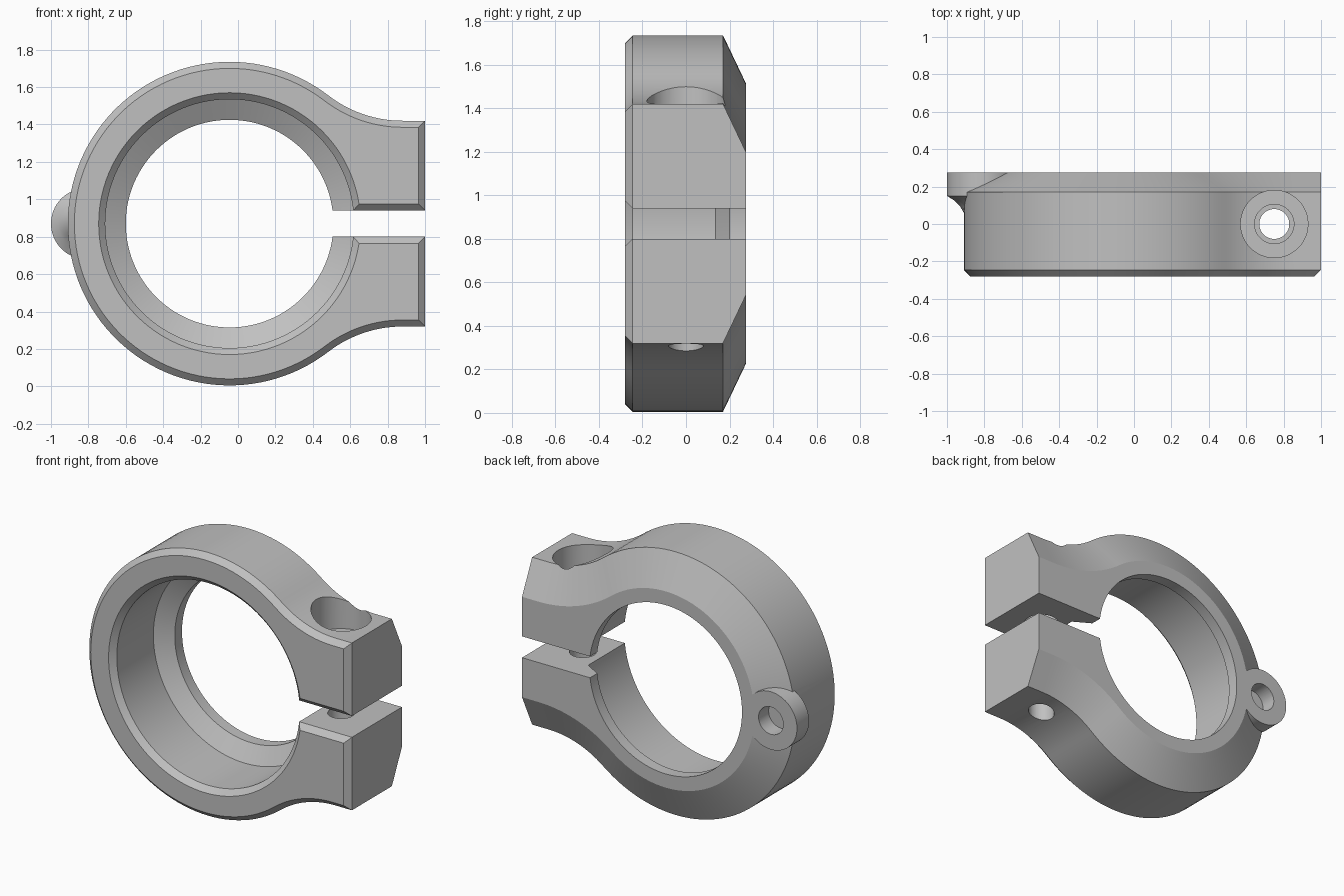
import bpy, bmesh, math
from mathutils import Vector, Matrix

if "Cube" in bpy.data.objects:
    bpy.data.objects.remove(bpy.data.objects["Cube"], do_unlink=True)

CX, CZ = -0.045, 0.87          # ring centre
RING_R, EAR_H, FILLET_R = 0.865, 0.55, 0.65
FILLET_X = 0.925               # fillet centre, from the ring centre
BACK = 0.275

grey = bpy.data.materials.new("metal_grey")
grey.use_nodes = True
grey.diffuse_color = (0.53, 0.53, 0.53, 1)
grey.node_tree.nodes["Principled BSDF"].inputs["Base Color"].default_value = grey.diffuse_color


def finish(name, bm):
    bmesh.ops.recalc_face_normals(bm, faces=bm.faces)
    mesh = bpy.data.meshes.new(name)
    bm.to_mesh(mesh)
    bm.free()
    mesh.materials.append(grey)
    obj = bpy.data.objects.new(name, mesh)
    bpy.context.collection.objects.link(obj)
    return obj


def lathe(name, profile, centre, axis, steps=64):
    """Turn (radius, height) points around the y or z axis."""
    bm = bmesh.new()
    turn = Matrix.Rotation(-math.pi / 2, 3, 'X') if axis == 'Y' else Matrix.Identity(3)
    centre = Vector(centre)
    verts = [bm.verts.new(centre + turn @ Vector((r, 0, h))) for r, h in profile]
    edges = [bm.edges.new(pair) for pair in zip(verts, verts[1:])]
    bmesh.ops.spin(bm, geom=verts + edges, cent=centre, axis=turn @ Vector((0, 0, 1)),
                   angle=2 * math.pi, steps=steps, use_duplicate=False)
    bmesh.ops.remove_doubles(bm, verts=bm.verts, dist=1e-5)
    return finish(name, bm)


def arc(cx, cz, r, start, end, n):
    return [(cx + r * math.cos(start + (end - start) * i / n),
             cz + r * math.sin(start + (end - start) * i / n)) for i in range(n + 1)]


def outline(inset, gap, end_x):
    """Slotted ring with two ears, shrunk by inset."""
    fz = EAR_H + FILLET_R
    tangent = math.atan2(fz, FILLET_X)
    top = [(0.3, gap), (end_x - CX, gap), (end_x - CX, EAR_H - inset)]
    top += arc(FILLET_X, fz, FILLET_R + inset, -math.pi / 2, tangent - math.pi, 14)
    top += arc(0, 0, RING_R - inset, tangent, math.pi, 44)[1:]
    return top + [(x, -z) for x, z in reversed(top[:-1])]


def loft(name, levels):
    bm = bmesh.new()
    rings = [[bm.verts.new((CX + x, y, CZ + z)) for x, z in outline(*shape)]
             for y, *shape in levels]
    for a, b in zip(rings, rings[1:]):
        for i in range(len(a)):
            j = (i + 1) % len(a)
            bm.faces.new((a[i], a[j], b[j], b[i]))
    bm.faces.new(rings[0])
    bm.faces.new(rings[-1])
    return finish(name, bm)


def combine(target, tool, operation):
    mod = target.modifiers.new(operation.lower(), 'BOOLEAN')
    mod.object, mod.operation, mod.solver = tool, operation, 'EXACT'
    bpy.context.view_layer.objects.active = target
    bpy.ops.object.modifier_apply(modifier=mod.name)
    bpy.data.objects.remove(tool, do_unlink=True)


# Clamp body: small front chamfer, deep back chamfer
body = loft("clamp_ring", [(-0.28, 0.035, 0.105, 0.965), (-0.245, 0, 0.07, 1),
                           (0.17, 0, 0.07, 1), (BACK, 0.22, 0.07, 1)])

# Round lug on the side, flaring into the ring
lug = lathe("side_lug", [(0, 0.02), (0.09, 0.02), (0.1, 0.06), (0.12, 0.095), (0.15, 0.125),
                         (0.19, 0.15), (0.19, BACK), (0, BACK)], (-0.81, 0, CZ), 'Y')
combine(body, lug, 'UNION')

# Stepped bore with a conical shoulder
bore = lathe("bore_cutter", [(0, -0.4), (0.7, -0.4), (0.7, -0.28), (0.665, -0.245),
                             (0.665, 0.135), (0.555, 0.2), (0.555, 0.4), (0, 0.4)],
             (CX, 0, CZ), 'Y', 112)
combine(body, bore, 'DIFFERENCE')

# Bolt hole through both ears, with a counterbore on top
bolt = lathe("bolt_cutter", [(0, 0.1), (0.08, 0.1), (0.08, CZ), (0.105, CZ), (0.105, 1.27),
                             (0.18, 1.27), (0.18, 1.9), (0, 1.9)], (0.75, 0, 0), 'Z', 48)
combine(body, bolt, 'DIFFERENCE')

# Blind hole in the lug
pin = lathe("lug_cutter", [(0, 0.17), (0.09, 0.17), (0.09, 0.4), (0, 0.4)],
            (-0.81, 0, CZ), 'Y', 40)
combine(body, pin, 'DIFFERENCE')

# Smooth curves, sharp chamfers
bpy.ops.object.select_all(action='DESELECT')
body.select_set(True)
bpy.context.view_layer.objects.active = body
bpy.ops.object.shade_smooth_by_angle(angle=math.radians(25))
